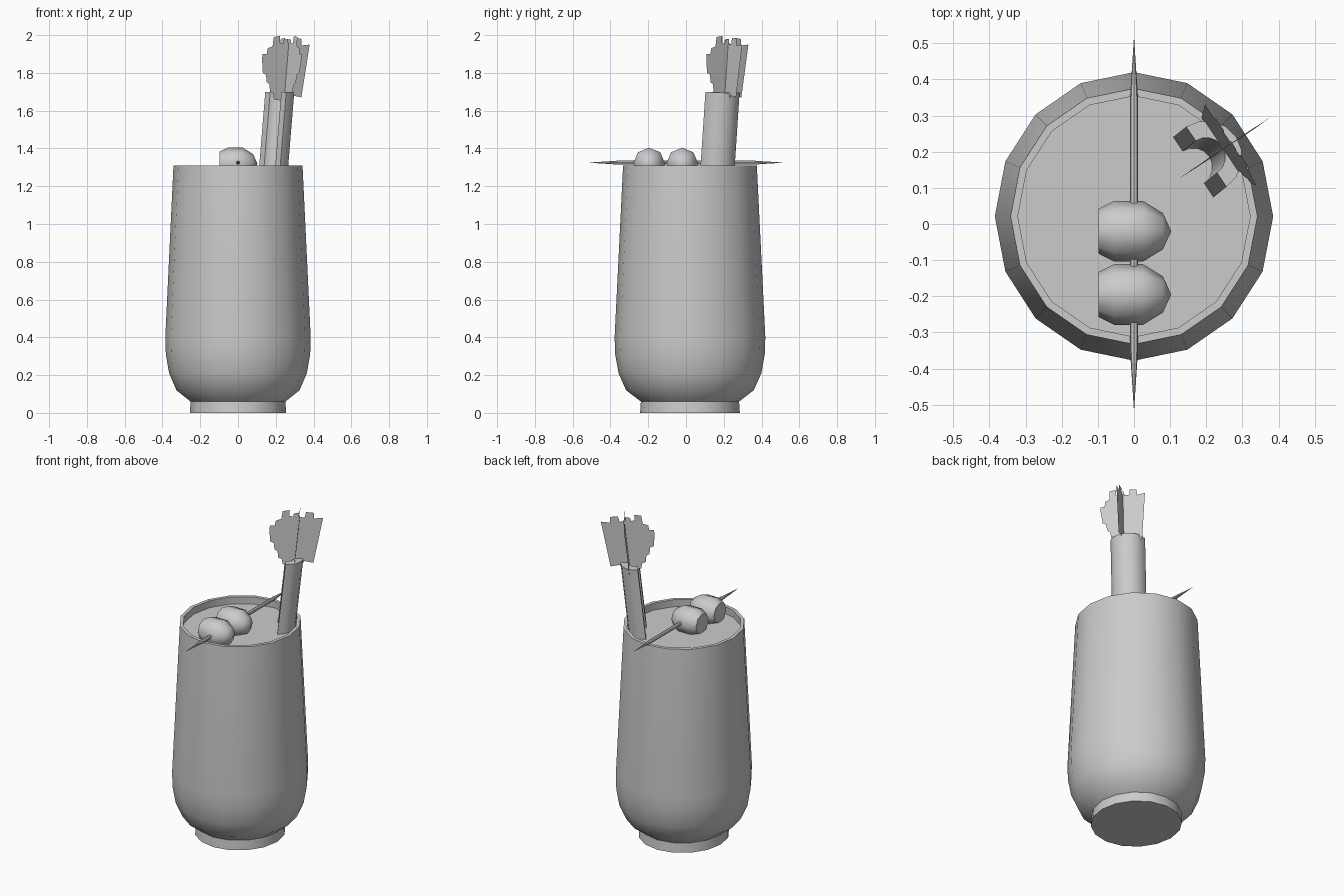
import bpy, bmesh
from math import sin, cos, pi, radians
from mathutils import Vector, Matrix

if "Cube" in bpy.data.objects:
    bpy.data.objects.remove(bpy.data.objects["Cube"])


def make(name, verts, faces, smooth=None):
    mesh = bpy.data.meshes.new(name)
    mesh.from_pydata([tuple(v) for v in verts], [], faces)
    bm = bmesh.new()
    bm.from_mesh(mesh)
    bmesh.ops.remove_doubles(bm, verts=bm.verts, dist=1e-5)
    bmesh.ops.recalc_face_normals(bm, faces=bm.faces)
    bm.to_mesh(mesh)
    bm.free()
    ob = bpy.data.objects.new(name, mesh)
    bpy.context.collection.objects.link(ob)
    if smooth:
        bpy.ops.object.select_all(action='DESELECT')
        ob.select_set(True)
        bpy.context.view_layer.objects.active = ob
        bpy.ops.object.shade_smooth_by_angle(angle=radians(smooth))
    return ob


def lathe(name, profile, sides, matrix, smooth):
    """Revolve (radius, height) points about local z, then place with matrix."""
    verts, faces = [], []
    for r, h in profile:
        for i in range(sides):
            a = 2 * pi * i / sides
            verts.append(matrix @ Vector((r * cos(a), r * sin(a), h)))
    for k in range(len(profile) - 1):
        for i in range(sides):
            j = (i + 1) % sides
            faces.append((k * sides + i, k * sides + j,
                          (k + 1) * sides + j, (k + 1) * sides + i))
    return make(name, verts, faces, smooth)


# Tumbler and drink, slightly narrower in x
body = Matrix.Translation((0, 0.021, 0)) @ Matrix.Diagonal((0.965, 1, 1, 1))
lathe("glass", [(0, 0), (0.264, 0), (0.26, 0.06), (0.338, 0.12), (0.378, 0.21),
                (0.396, 0.31), (0.399, 0.40), (0.354, 1.31), (0.333, 1.31),
                (0.375, 0.40), (0.31, 0.14), (0, 0.08)], 16, body, 40)
lathe("drink", [(0, 1.265), (0.335, 1.265), (0.374, 0.41), (0.30, 0.15), (0, 0.09)],
      16, body, 40)

# Pointed skewer along y
along_y = Matrix.Translation((0, 0, 1.325)) @ Matrix.Rotation(-pi / 2, 4, 'X')
lathe("skewer", [(0, -0.52), (0.011, -0.35), (0.011, 0.35), (0, 0.52)], 8, along_y, 40)

# Two olives, axis along x, blunt at the -x end
for n, y in enumerate((-0.02, -0.195)):
    along_x = Matrix.Translation((0, y, 1.32)) @ Matrix.Rotation(pi / 2, 4, 'Y')
    lathe(f"olive_{n + 1}", [(0, 0.103), (0.05, 0.08), (0.084, 0.025), (0.084, -0.055),
                             (0.062, -0.098), (0, -0.09)], 8, along_x, 50)

# Celery frame: u points outward, v across, everything leans with height
U = Vector((0.83, 0.555, 0)).normalized()
V = Vector((0.555, -0.83, 0)).normalized()
LEAN = Vector((0.082, 0.066, 1))


def celery(u, v, z, base=(0.2, 0.186)):
    p = Vector((base[0], base[1], 0)) + U * u + V * v
    return p + LEAN * (z - 1.70) + Vector((0, 0, 1.70))


# Celery stalk with a half-ring section
steps = 8
arc = [(cos(a), sin(a)) for a in (-pi / 2 + pi * i / steps for i in range(steps + 1))]
section = [(0.1 * c, 0.1 * s) for c, s in arc] + [(0.053 * c, 0.053 * s) for c, s in reversed(arc)]
N = len(section)
verts = [celery(u, v, z - 0.06 * u) for z in (1.15, 1.70) for u, v in section]
faces = [(i, (i + 1) % N, N + (i + 1) % N, N + i) for i in range(N)]
for o in (0, N):
    faces += [(o + i, o + i + 1, o + N - 2 - i, o + N - 1 - i) for i in range(steps)]
make("celery_stalk", verts, faces, 40)

# Leaf tuft: two crossed ragged cards sharing one outline (side, height)
outline = [(-1.0, 1.87), (-0.92, 1.80), (-0.78, 1.79), (-0.72, 1.75), (-0.6, 1.74),
           (-0.55, 1.70), (-0.4, 1.69), (-0.36, 1.66), (0.1, 1.65), (0.3, 1.64),
           (0.45, 1.68), (0.8, 1.67), (0.97, 1.95), (0.62, 1.945), (0.6, 1.98),
           (0.3, 1.985), (0.27, 1.95), (0.05, 1.955), (0.03, 1.98), (-0.15, 1.975),
           (-0.17, 1.955), (-0.3, 1.96), (-0.32, 1.995), (-0.58, 1.99), (-0.6, 1.94),
           (-0.8, 1.93), (-0.82, 1.90), (-1.0, 1.90)]
centre = (0.238, 0.2)
ids = [tuple(range(len(outline)))]
make("leaf_card_out", [celery(0.15 * s, 0, z, centre) for s, z in outline], ids)
make("leaf_card_across", [celery(0.012, -0.133 * s, z, centre) for s, z in outline], ids)
